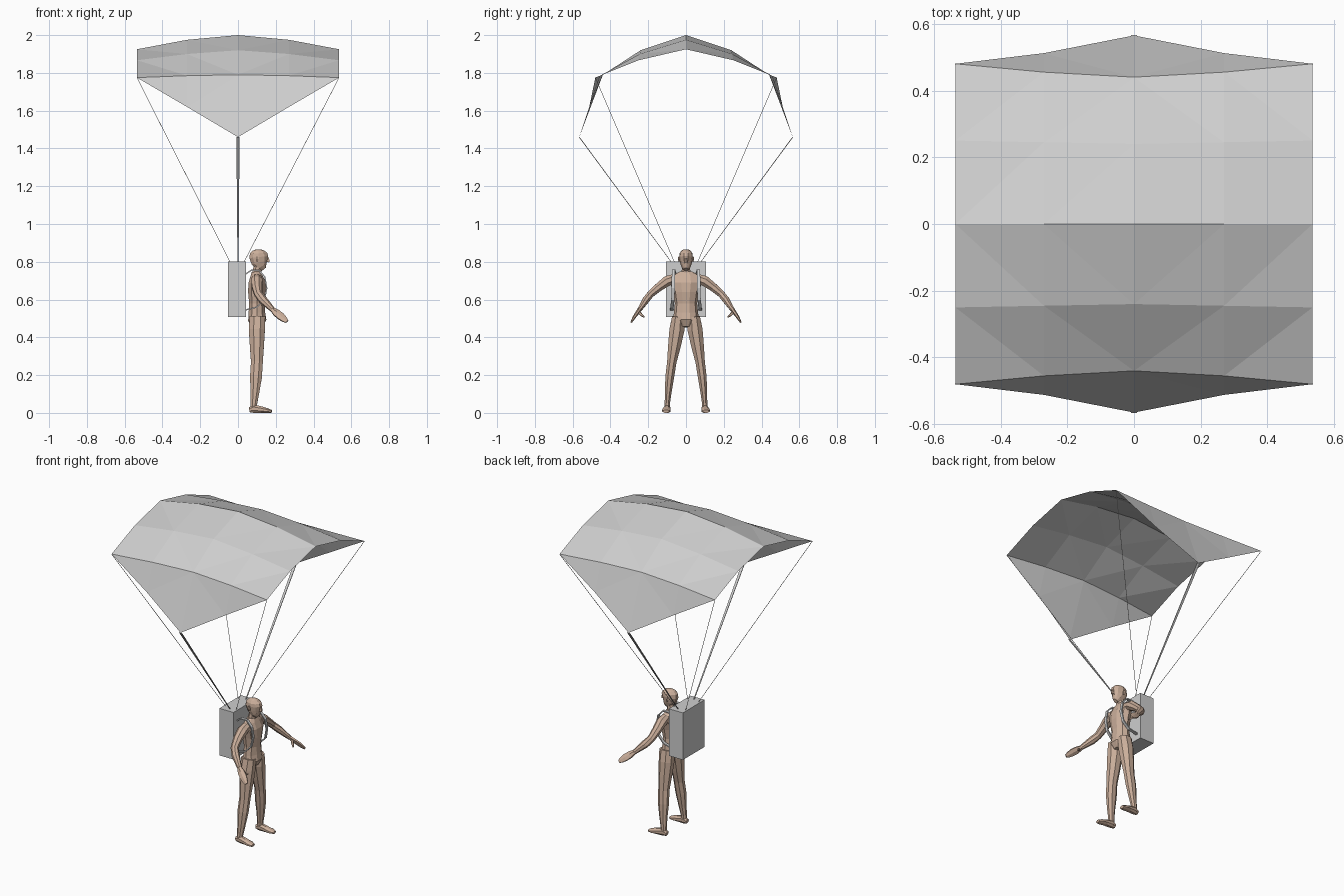
import bpy, bmesh, math
from mathutils import Vector


def material(name, rgb):
    m = bpy.data.materials.new(name)
    m.diffuse_color = (*rgb, 1)
    return m


GREY = material("light grey fabric", (0.62, 0.62, 0.62))
SKIN = material("tan skin", (0.60, 0.43, 0.33))


def finish(name, bm, mat, recalc=True):
    if recalc:
        bmesh.ops.recalc_face_normals(bm, faces=bm.faces[:])
    me = bpy.data.meshes.new(name)
    bm.to_mesh(me)
    bm.free()
    me.materials.append(mat)
    ob = bpy.data.objects.new(name, me)
    bpy.context.collection.objects.link(ob)
    return ob


def loft(name, rings, mat, ref=(1, 0, 0), sides=8, turn=None):
    """Skin elliptical rings (centre, radius along ref, radius across)."""
    bm = bmesh.new()
    pts = [Vector(r[0]) for r in rings]
    turn = math.pi / sides if turn is None else turn
    loops = []
    for i, (_, ra, rb) in enumerate(rings):
        t = (pts[min(i + 1, len(pts) - 1)] - pts[max(i - 1, 0)]).normalized()
        a = Vector(ref)
        a = (a - t * a.dot(t)).normalized()
        b = t.cross(a)
        loops.append([bm.verts.new(pts[i]
                      + a * ra * math.cos(turn + 2 * math.pi * k / sides)
                      + b * rb * math.sin(turn + 2 * math.pi * k / sides))
                      for k in range(sides)])
    for l0, l1 in zip(loops, loops[1:]):
        for k in range(sides):
            j = (k + 1) % sides
            bm.faces.new((l0[k], l0[j], l1[j], l1[k]))
    bm.faces.new(loops[0])
    bm.faces.new(loops[-1])
    return finish(name, bm, mat)


# canopy: arched sheet, apex at the middle, with a triangular flap each side
xs = (-0.535, -0.27, 0, 0.27, 0.535)
profile = {0: ((0, 2.0), (0.24, 1.92), (0.44, 1.79)),
           0.27: ((0, 1.975), (0.245, 1.90), (0.455, 1.785)),
           0.535: ((0, 1.925), (0.25, 1.867), (0.48, 1.775))}
bm = bmesh.new()
grid = []
for x in xs:
    half = profile[abs(x)]
    row = [(-y, z) for y, z in half[:0:-1]] + list(half)
    grid.append([bm.verts.new((x, y, z)) for y, z in row])
for c0, c1 in zip(grid, grid[1:]):
    for k in range(4):
        bm.faces.new((c0[k], c1[k], c1[k + 1], c0[k + 1]))
for s, edge in ((-1, 0), (1, 4)):
    top = [col[edge] for col in grid]
    low = [top[0], bm.verts.new((-0.27, s * 0.512, 1.62)),
           bm.verts.new((0, s * 0.565, 1.46)),
           bm.verts.new((0.27, s * 0.512, 1.62)), top[4]]
    for k in range(4):
        quad = [top[k], top[k + 1], low[k + 1], low[k]]
        bm.faces.new(list(dict.fromkeys(quad)))
bmesh.ops.triangulate(bm, faces=bm.faces[:])
finish("canopy", bm, GREY)

# backpack
bm = bmesh.new()
bmesh.ops.create_cube(bm, size=1)
for v in bm.verts:
    v.co = Vector((v.co.x * 0.097 - 0.005, v.co.y * 0.214, v.co.z * 0.293 + 0.654))
finish("backpack", bm, GREY)

Q = math.pi / 4
for s, side in ((-1, "right"), (1, "left")):
    # suspension lines: tapered strap at the flap tip, thin cords at the corners
    loft(side + "_main_line", [((0, s * 0.565, 1.46), 0.012, 0.003),
                               ((0, s * 0.075, 0.795), 0.004, 0.002)], GREY, sides=4, turn=Q)
    for e, end in ((-1, "rear"), (1, "front")):
        loft(f"{side}_{end}_cord", [((e * 0.535, s * 0.48, 1.775), 0.0015, 0.0015),
                                    ((e * 0.035 - 0.005, s * 0.06, 0.795), 0.0015, 0.0015)],
             GREY, sides=4, turn=Q)

    # shoulder strap
    path = [(0.04, 0.062, 0.735), (0.07, 0.064, 0.755), (0.11, 0.066, 0.755),
            (0.142, 0.067, 0.72), (0.152, 0.067, 0.66), (0.14, 0.07, 0.60),
            (0.10, 0.074, 0.56), (0.04, 0.076, 0.545)]
    loft(side + "_shoulder_strap", [((x, s * y, z), 0.012, 0.005) for x, y, z in path],
         GREY, ref=(0, 1, 0), sides=4, turn=Q)

    def limb(name, rows, **kw):
        loft(f"{side}_{name}", [((x, s * y, z), a, b) for x, y, z, a, b in rows], SKIN, **kw)

    # arm, hand and thumb
    limb("arm", [(0.10, 0.06, 0.712, 0.028, 0.026), (0.10, 0.10, 0.698, 0.032, 0.030),
                 (0.10, 0.145, 0.665, 0.028, 0.024), (0.108, 0.188, 0.628, 0.023, 0.020),
                 (0.132, 0.212, 0.598, 0.024, 0.020), (0.185, 0.247, 0.545, 0.014, 0.012)])
    limb("hand", [(0.18, 0.245, 0.55, 0.013, 0.012), (0.203, 0.258, 0.53, 0.023, 0.010),
                  (0.228, 0.272, 0.510, 0.024, 0.009), (0.248, 0.282, 0.493, 0.018, 0.007),
                  (0.26, 0.288, 0.483, 0.010, 0.005)], sides=6)
    limb("thumb", [(0.195, 0.252, 0.535, 0.009, 0.009), (0.212, 0.235, 0.518, 0.007, 0.007),
                   (0.225, 0.222, 0.508, 0.004, 0.004)], sides=5)

    # leg and foot
    limb("leg", [(0.103, 0.042, 0.51, 0.045, 0.034), (0.10, 0.048, 0.44, 0.046, 0.043),
                 (0.10, 0.062, 0.35, 0.040, 0.036), (0.100, 0.075, 0.27, 0.034, 0.027),
                 (0.095, 0.086, 0.19, 0.034, 0.025), (0.09, 0.094, 0.11, 0.025, 0.019),
                 (0.084, 0.099, 0.05, 0.019, 0.015), (0.083, 0.10, 0.01, 0.019, 0.016)])
    limb("foot", [(0.060, 0.099, 0.016, 0.015, 0.014), (0.085, 0.100, 0.022, 0.0238, 0.019),
                  (0.125, 0.102, 0.017, 0.0184, 0.022), (0.155, 0.104, 0.012, 0.013, 0.025),
                  (0.178, 0.106, 0.008, 0.0087, 0.016)], ref=(0, 0, 1))
    # ear
    limb("ear", [(0.103, 0.035, 0.800, 0.005, 0.004), (0.103, 0.038, 0.815, 0.009, 0.005),
                 (0.101, 0.037, 0.828, 0.006, 0.004)], sides=5)


def column(name, rows, sides=10):
    loft(name, [((x, 0, z), a, b) for x, z, a, b in rows], SKIN, sides=sides)


# torso, neck, head and nose
column("torso", [(0.105, 0.455, 0.030, 0.035), (0.102, 0.49, 0.051, 0.070),
                 (0.100, 0.53, 0.046, 0.064), (0.100, 0.58, 0.043, 0.059),
                 (0.101, 0.64, 0.050, 0.069), (0.101, 0.69, 0.048, 0.084),
                 (0.098, 0.725, 0.034, 0.074), (0.096, 0.748, 0.025, 0.034)])
column("neck", [(0.097, 0.73, 0.026, 0.028), (0.103, 0.765, 0.024, 0.023),
                (0.108, 0.79, 0.025, 0.023)], 8)
column("head", [(0.137, 0.760, 0.014, 0.012), (0.125, 0.775, 0.032, 0.025),
                (0.114, 0.797, 0.045, 0.032), (0.110, 0.825, 0.053, 0.036),
                (0.109, 0.845, 0.048, 0.034), (0.109, 0.859, 0.033, 0.024),
                (0.109, 0.866, 0.012, 0.010)])
column("nose", [(0.157, 0.798, 0.010, 0.008), (0.158, 0.805, 0.011, 0.008),
                (0.156, 0.825, 0.007, 0.004)], 5)
